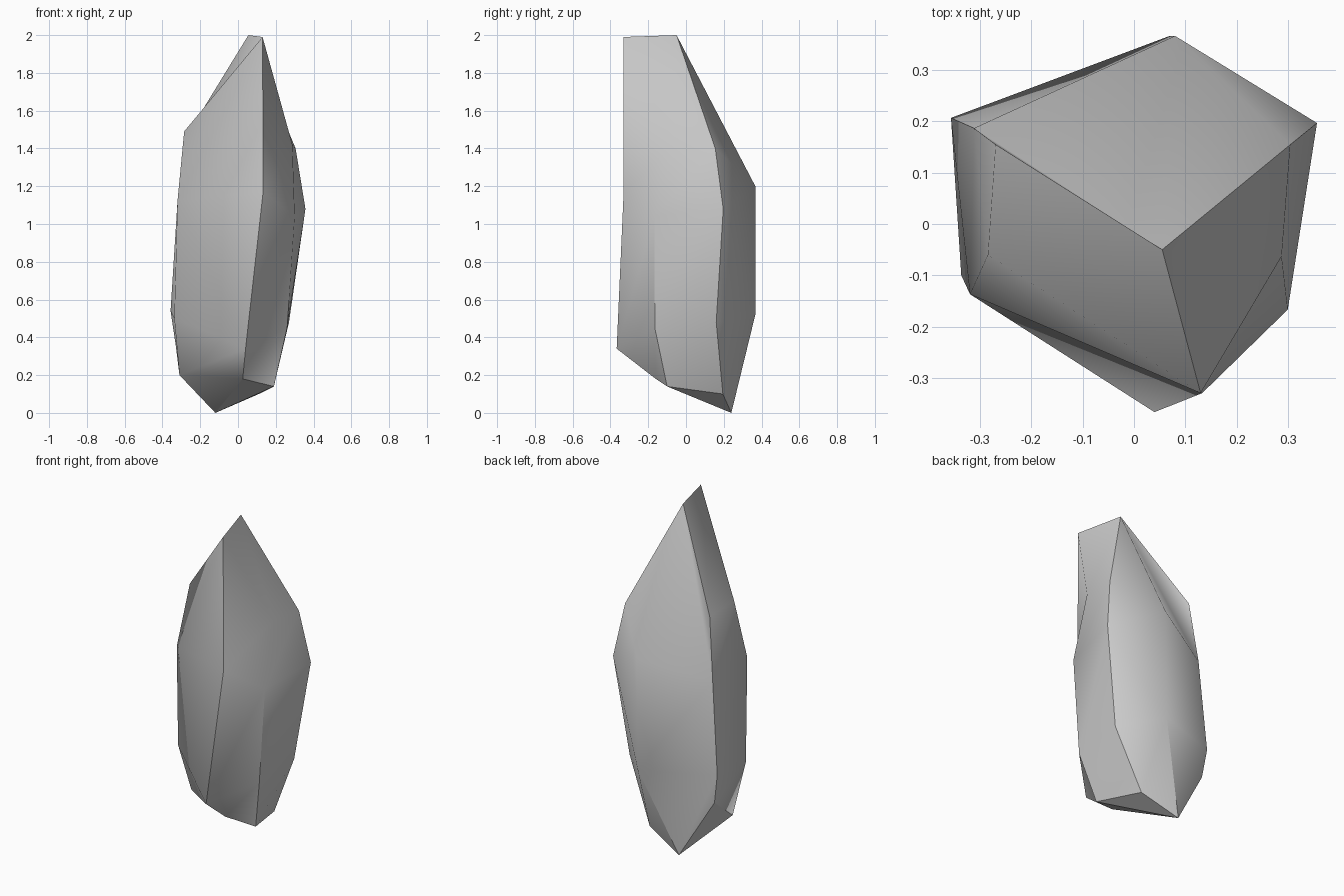
import bpy
import bmesh

cube = bpy.data.objects.get("Cube")
if cube:
    bpy.data.objects.remove(cube, do_unlink=True)

# Plain grey stone
stone = bpy.data.materials.new("stone_grey")
stone.use_nodes = True
grey = (0.6, 0.6, 0.6, 1.0)
stone.diffuse_color = grey
bsdf = next(n for n in stone.node_tree.nodes if n.type == 'BSDF_PRINCIPLED')
bsdf.inputs["Base Color"].default_value = grey
bsdf.inputs["Roughness"].default_value = 0.9

# Six ridges around the stone, each listed from top to bottom
ridges = {
    "back_right": [(0.305, 0.155, 1.40), (0.357, 0.197, 1.08), (0.27, 0.16, 0.48), (0.11, 0.195, 0.10)],
    "front_right": [(0.288, -0.063, 1.42), (0.30, -0.167, 1.04), (0.26, -0.165, 0.45), (0.19, -0.10, 0.14)],
    "front": [(0.13, -0.33, 1.99), (0.133, -0.33, 1.17), (0.04, -0.367, 0.34), (0.025, -0.16, 0.18)],
    "front_left": [(-0.285, -0.06, 1.49), (-0.32, -0.137, 1.125), (-0.337, -0.10, 0.50), (-0.31, -0.01, 0.20)],
    "back_left": [(-0.27, 0.155, 1.47), (-0.312, 0.187, 1.10), (-0.357, 0.207, 0.54), (-0.33, 0.195, 0.36)],
    # from the peak to the lowest point
    "back": [(0.055, -0.05, 2.0), (0.08, 0.367, 1.20), (0.07, 0.367, 0.52), (-0.12, 0.24, 0.0)],
}
# Bands where the facet is split along the rising diagonal
rising = {("front", 1), ("back_left", 0), ("back", 0), ("back", 1)}

bm = bmesh.new()
names = list(ridges)
cols = {n: [bm.verts.new(p) for p in pts] for n, pts in ridges.items()}

# Side facets between neighbouring ridges
for i, name in enumerate(names):
    a, b = cols[name], cols[names[(i + 1) % len(names)]]
    for k in range(3):
        if (name, k) in rising:
            bm.faces.new((a[k], b[k], a[k + 1]))
            bm.faces.new((b[k], b[k + 1], a[k + 1]))
        else:
            bm.faces.new((a[k], b[k], b[k + 1]))
            bm.faces.new((a[k], b[k + 1], a[k + 1]))

# Top facets around the two peaks
right, front_right, front, front_left, left, back = cols.values()
peak, foot = back[0], back[3]
for tri in ((peak, front_right[0], right[0]), (peak, front[0], front_right[0]),
            (peak, left[0], front[0]), (left[0], front_left[0], front[0])):
    bm.faces.new(tri)

# Underside facets fanning from the lowest point
around = [right, front_right, front, front_left, left]
for a, b in zip(around, around[1:]):
    bm.faces.new((foot, a[3], b[3]))

bmesh.ops.recalc_face_normals(bm, faces=bm.faces)
for f in bm.faces:
    f.smooth = True


def crease(*verts):
    """Keep the edges along a chain of vertices crisp."""
    for a, b in zip(verts, verts[1:]):
        edge = bm.edges.get((a, b))
        if edge:
            edge.smooth = False


# Crisp ridges, top rim and underside; the other facets blend softly
for col in (right, front, left, front_right[1:], back[2:]):
    crease(*col)
for col in (right, front, left):
    crease(peak, col[0])
for col in around:
    crease(col[3], foot)
crease(right[3], front_right[3], front[3])
crease(front_left[3], left[3])

mesh = bpy.data.meshes.new("standing_rock")
bm.to_mesh(mesh)
bm.free()
mesh.materials.append(stone)

rock = bpy.data.objects.new("standing_rock", mesh)
bpy.context.collection.objects.link(rock)
